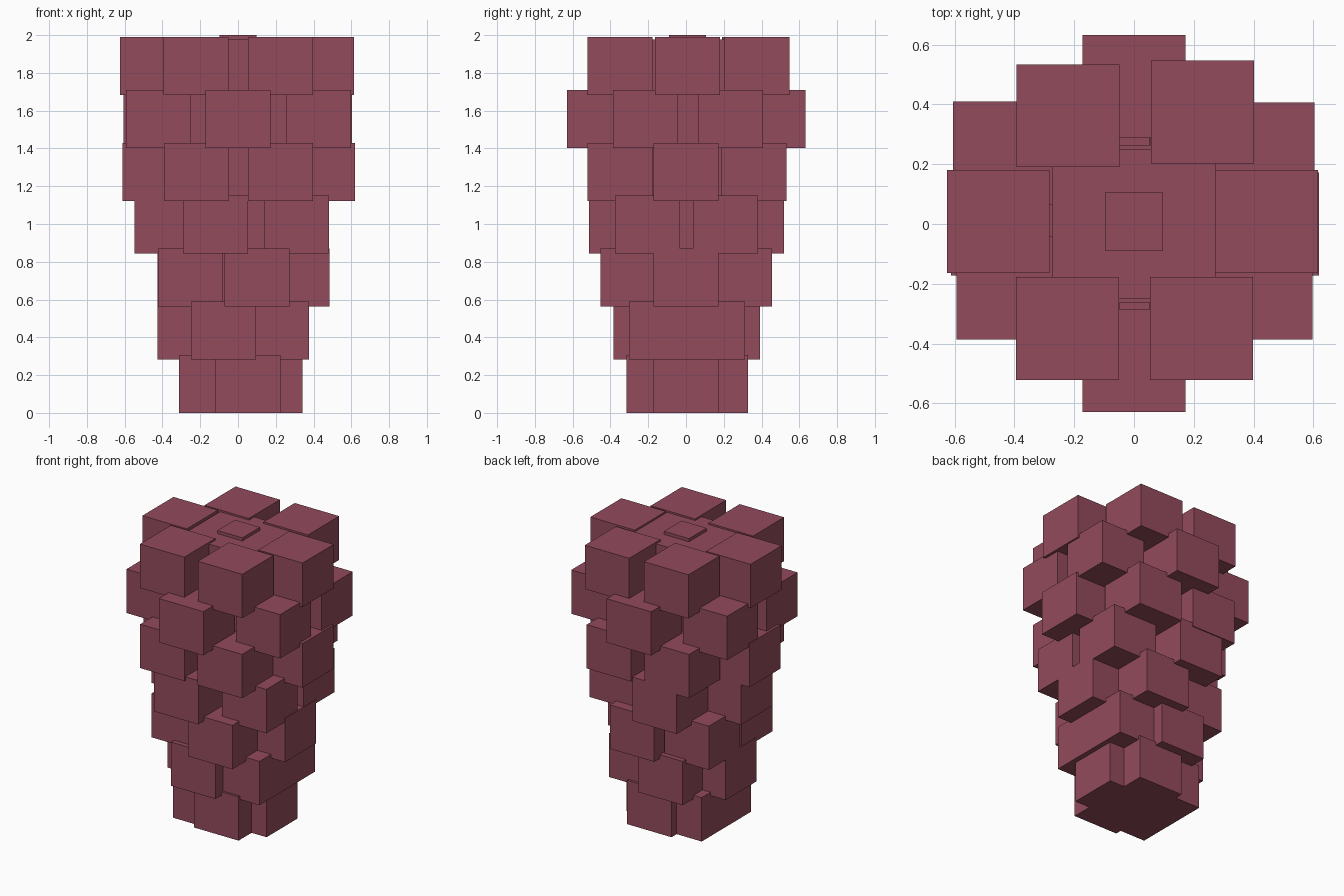
import bpy

berry_mat = bpy.data.materials.new("grape_berry_red")
berry_mat.diffuse_color = (0.29, 0.07, 0.107, 1.0)


def box(name, x0, x1, y0, y1, z0, z1):
    """Axis-aligned box given by its limits."""
    bpy.ops.mesh.primitive_cube_add(
        size=1, location=((x0 + x1) / 2, (y0 + y1) / 2, (z0 + z1) / 2))
    ob = bpy.context.object
    ob.name = name
    ob.scale = (x1 - x0, y1 - y0, z1 - z0)
    bpy.ops.object.transform_apply(location=False, rotation=False, scale=True)
    ob.data.materials.append(berry_mat)
    return ob


BERRY, HEIGHT = 0.172, 0.307  # half width and height of one berry

# Each tier: bottom z, core half width, berry centres around the core
tiers = [
    (0.000, 0.08, [(0.17, 0), (0.054, 0.157), (-0.14, 0.10), (-0.14, -0.10), (0.054, -0.144)]),
    (0.283, 0.10, [(-0.255, 0), (-0.077, 0.22), (0.205, 0.14), (0.205, -0.13), (-0.077, -0.213)]),
    (0.564, 0.13, [(0.313, 0), (0.10, 0.283), (-0.255, 0.185), (-0.252, -0.18), (0.10, -0.28)]),
    (0.843, 0.18, [(-0.376, 0), (-0.12, 0.348), (0.31, 0.21), (0.31, -0.203), (-0.12, -0.342)]),
    (1.122, 0.25, [(0.447, 0), (-0.44, 0), (0.225, 0.36), (-0.22, 0.355),
                   (-0.22, -0.35), (0.225, -0.35)]),
    (1.402, 0.265, [(0, 0.46), (0, -0.457), (0.432, 0.235), (-0.434, 0.238),
                    (-0.422, -0.214), (0.425, -0.214)]),
    (1.683, 0.25, [(0.443, 0.008), (-0.454, 0.008), (0.229, 0.375), (-0.221, 0.362),
                   (-0.223, -0.35), (0.226, -0.35)]),
]

for t, (z, core, centres) in enumerate(tiers, 1):
    for i, (x, y) in enumerate(centres, 1):
        box(f"berry_tier{t}_{i}", x - BERRY, x + BERRY, y - BERRY, y + BERRY, z, z + HEIGHT)
    # inner fill between the berries, wider along x in the top tier
    wide = 0.272 if t == len(tiers) else core
    box(f"core_tier{t}", -wide, wide, -core, core, z + 0.004, z + HEIGHT - 0.012)

# Small square stem cap on top
box("stem_cap", -0.097, 0.097, -0.09, 0.105, 1.95, 2.0)
